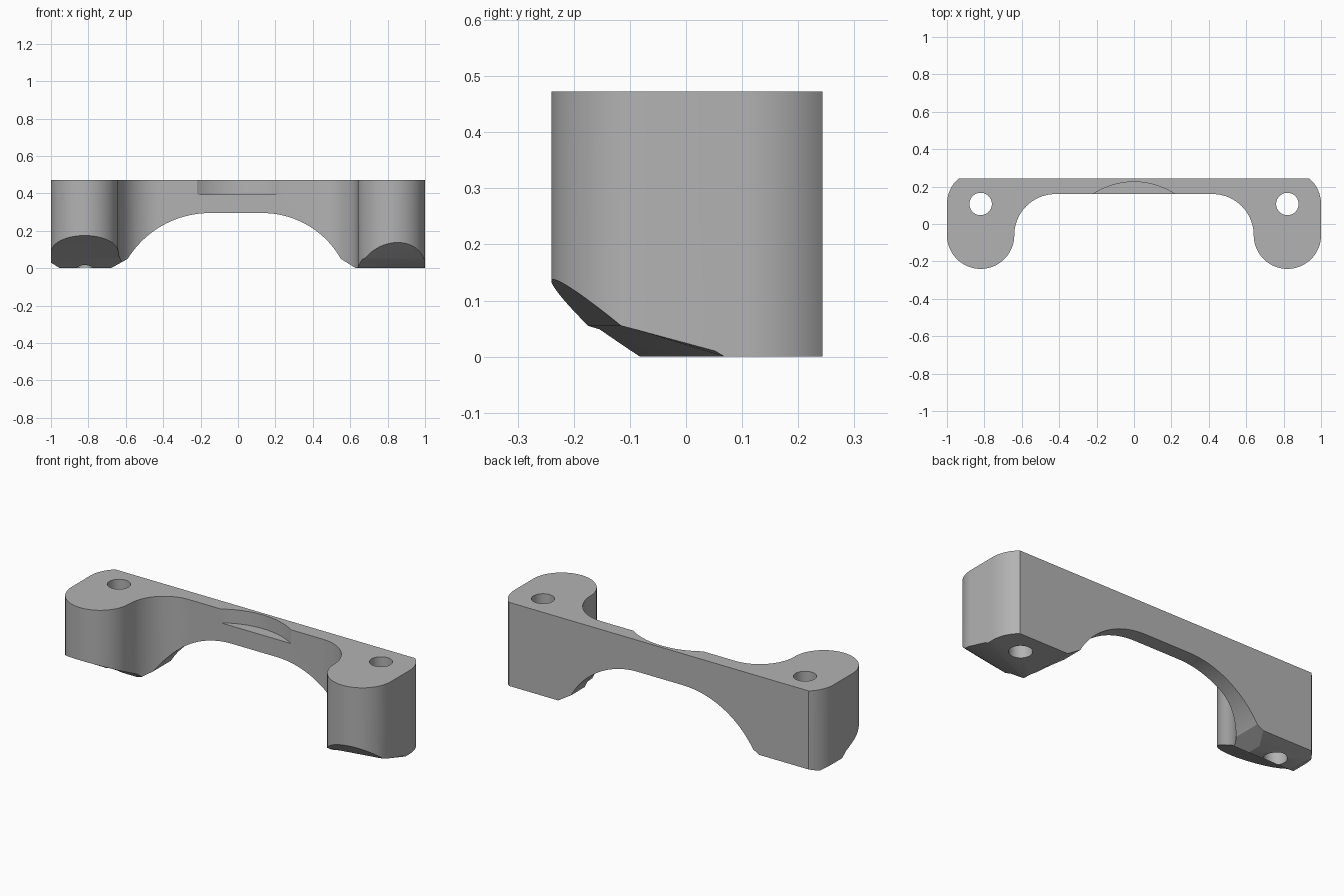
import bpy
import bmesh
from math import cos, sin, radians, sqrt, asin, degrees

old = bpy.data.objects.get("Cube")
if old:
    bpy.data.objects.remove(old, do_unlink=True)

TOP, BACK = 0.473, 0.243
LEG_X, LEG_R, HOLE_Y = 0.82, 0.18, 0.107

grey = bpy.data.materials.new("plain grey")
grey.use_nodes = True
color = (0.45, 0.45, 0.45, 1)
grey.diffuse_color = color
grey.node_tree.nodes["Principled BSDF"].inputs["Base Color"].default_value = color


def arc(cx, cy, r, start, end, n=24):
    """Points on a circle from start to end, in degrees."""
    angles = [radians(start + (end - start) * i / n) for i in range(n + 1)]
    return [(cx + r * cos(a), cy + r * sin(a)) for a in angles]


def loft(name, ring_a, ring_b):
    """Closed solid between two matching rings."""
    bm = bmesh.new()
    a = [bm.verts.new(p) for p in ring_a]
    b = [bm.verts.new(p) for p in ring_b]
    bm.faces.new(a)
    bm.faces.new(b[::-1])
    for i in range(len(a)):
        j = (i + 1) % len(a)
        bm.faces.new((a[i], b[i], b[j], a[j]))
    bmesh.ops.recalc_face_normals(bm, faces=bm.faces)
    mesh = bpy.data.meshes.new(name)
    bm.to_mesh(mesh)
    bm.free()
    obj = bpy.data.objects.new(name, mesh)
    bpy.context.collection.objects.link(obj)
    mesh.materials.append(grey)
    return obj


def plan_prism(name, pts, z0, z1):
    return loft(name, [(x, y, z0) for x, y in pts], [(x, y, z1) for x, y in pts])


def front_prism(name, pts, y0, y1):
    return loft(name, [(x, y0, z) for x, z in pts], [(x, y1, z) for x, z in pts])


def foot_cutter(name, pts, x0, x1, mid):
    """Side profile of (y, z, skew) carried across a foot."""
    rings = [[(x, y + k * (x - mid), z) for y, z, k in pts] for x in (x0, x1)]
    return loft(name, *rings)


# Bracket outline: rounded leg, inner fillet and rear corner, mirrored
corner = degrees(asin((BACK - HOLE_Y) / LEG_R))
half = arc(0.42, -0.06, 0.22, 90, 0)
half += arc(LEG_X, -0.06, LEG_R, 180, 360, 40)
half += arc(LEG_X, HOLE_Y, LEG_R, 0, corner, 16)
outline = half + [(-x, y) for x, y in reversed(half)]
bracket = plan_prism("bracket_body", outline, 0, TOP)

# Arch under the bridge
drop = 0.245
def arch_side(flat, foot, toe, sign):
    run = foot - flat
    r = (run * run + drop * drop) / (2 * drop)
    sweep = degrees(asin(run / r))
    pts = arc(flat, 0.295 - r, r, 90, 90 - sweep)
    pts += [(toe, 0), (toe, -0.1)]
    return [(sign * x, z) for x, z in pts]

arch = arch_side(0.13, 0.55, 0.63, 1) + arch_side(0.15, 0.59, 0.68, -1)[::-1]
cutters = [front_prism("arch_cutter", arch, -0.5, 0.5)]

# Shallow curved recess in the top of the bridge
r = 0.40
half_angle = 40
recess = arc(0, 0.225 - r, r, 90 - half_angle, 90 + half_angle, 40)
cutters.append(plan_prism("recess_cutter", recess, 0.395, 0.6))

# Screw holes
for s in (-1, 1):
    ring = arc(s * LEG_X, HOLE_Y, 0.06, 0, 360, 40)[:-1]
    cutters.append(plan_prism("hole_cutter", ring, -0.2, 0.7))

# Slanted front faces of the feet
left = [(-0.4, -0.1, 0.19), (-0.4, 0.274, 0.19), (-0.148, 0.055, 0.19),
        (-0.005, -0.001, 0.42), (-0.005, -0.1, 0.42)]
right = [(-0.4, -0.1, 0), (-0.4, 0.255, 0), (0, 0.055, 0),
         (0.07, -0.001, 0), (0.07, -0.1, 0)]
cutters.append(foot_cutter("left_foot_cutter", left, 0.6, 1.1, LEG_X))
cutters.append(foot_cutter("right_foot_cutter", right, -1.1, -0.5, -LEG_X))

# Rear and outer bevels of the right foot
rear = [(0.15, -0.001, 0), (0.341, 0.06, 0), (0.341, -0.1, 0), (0.15, -0.1, 0)]
cutters.append(foot_cutter("right_rear_cutter", rear, -1.1, -0.5, -LEG_X))
outer = [(-0.95, -0.001), (-1.1, 0.09), (-1.1, -0.1), (-0.95, -0.1)]
cutters.append(front_prism("right_outer_cutter", outer, -0.5, 0.5))

# Apply the cuts
bpy.ops.object.select_all(action="DESELECT")
bpy.context.view_layer.objects.active = bracket
bracket.select_set(True)
for cutter in cutters:
    cutter.hide_render = True
    mod = bracket.modifiers.new("cut", "BOOLEAN")
    mod.operation = "DIFFERENCE"
    mod.solver = "EXACT"
    mod.object = cutter
    bpy.ops.object.modifier_apply(modifier=mod.name)
for cutter in cutters:
    bpy.data.objects.remove(cutter, do_unlink=True)

bpy.ops.object.shade_smooth_by_angle(angle=radians(25))
